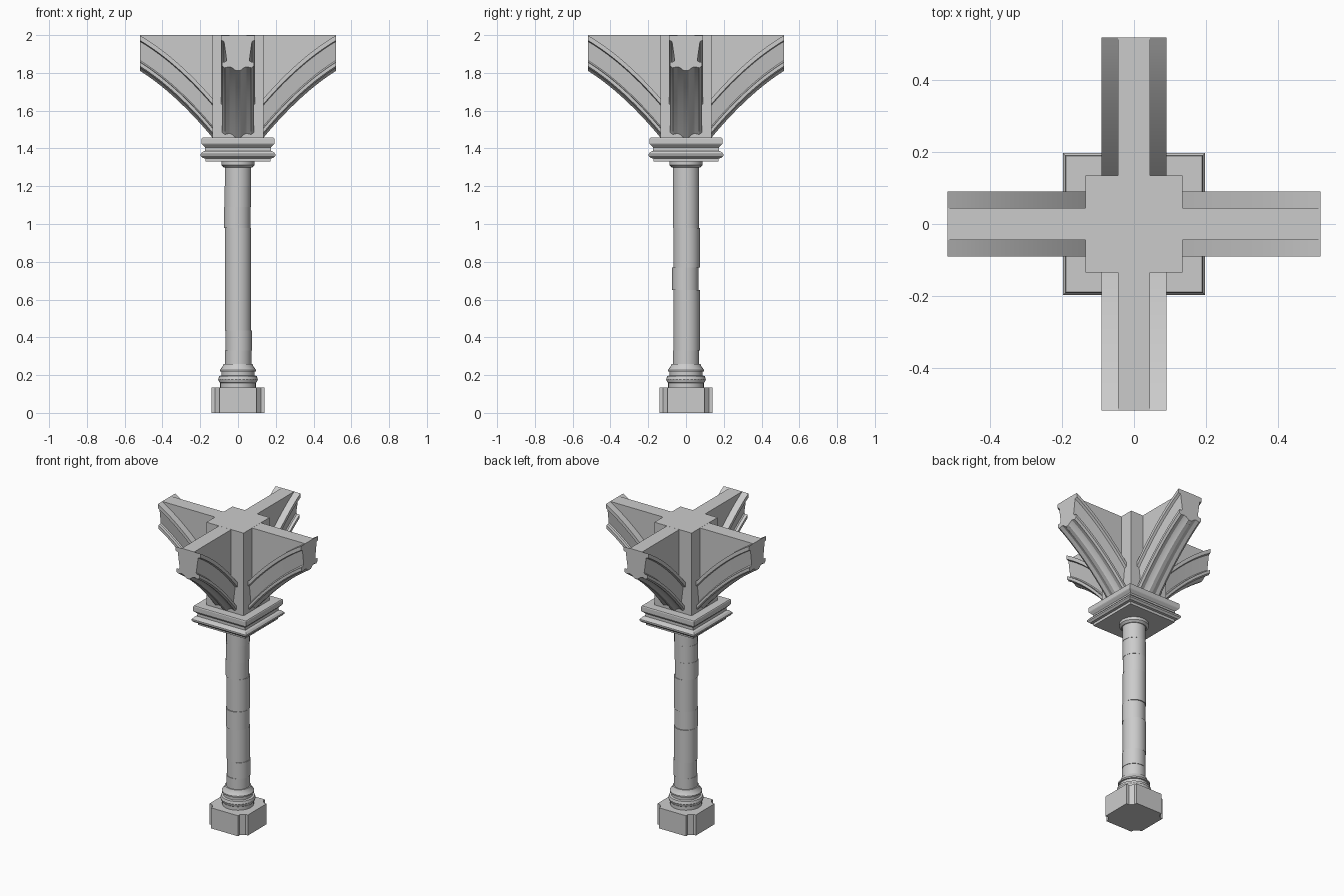
import bpy, bmesh, math
from mathutils import Matrix

if "Cube" in bpy.data.objects:
    bpy.data.objects.remove(bpy.data.objects["Cube"])


def finish(bm, name, smooth=None):
    bmesh.ops.recalc_face_normals(bm, faces=bm.faces)
    me = bpy.data.meshes.new(name)
    bm.to_mesh(me)
    bm.free()
    ob = bpy.data.objects.new(name, me)
    bpy.context.collection.objects.link(ob)
    if smooth:
        bpy.ops.object.select_all(action='DESELECT')
        ob.select_set(True)
        bpy.context.view_layer.objects.active = ob
        bpy.ops.object.shade_smooth_by_angle(angle=math.radians(smooth))
    return ob


def loft(name, rings, smooth=None):
    """Skin a closed solid through rings of matching points."""
    bm = bmesh.new()
    vs = [[bm.verts.new(p) for p in ring] for ring in rings]
    n = len(vs[0])
    for a, b in zip(vs, vs[1:]):
        for i in range(n):
            j = (i + 1) % n
            bm.faces.new((a[i], a[j], b[j], b[i]))
    bm.faces.new(vs[0])
    bm.faces.new(vs[-1])
    return finish(bm, name, smooth)


def stack(name, profile, sides, cx=0, cy=0, smooth=None):
    """Revolve (half width, z) pairs; four sides gives a square moulding."""
    k = math.sqrt(2) if sides == 4 else 1
    ang = [math.pi / 4 + math.tau * i / sides for i in range(sides)]
    return loft(name, [[(cx + r * k * math.cos(a), cy + r * k * math.sin(a), z)
                        for a in ang] for r, z in profile], smooth)


# plinth with notched, chamfered corners
corner = [(0.14, 0.098), (0.122, 0.098), (0.098, 0.122), (0.098, 0.14)]
outline = []
for q in range(4):
    c, s = round(math.cos(q * math.pi / 2)), round(math.sin(q * math.pi / 2))
    outline += [(x * c - y * s, x * s + y * c) for x, y in corner]
loft("plinth", [[(x, y, z) for x, y in outline] for z in (0, 0.135)])

# round base moulding
stack("column_base", [(0.094, 0.13), (0.094, 0.158), (0.10, 0.163), (0.105, 0.178),
                      (0.10, 0.195), (0.087, 0.198), (0.087, 0.218), (0.096, 0.219),
                      (0.096, 0.228), (0.083, 0.243), (0.077, 0.26), (0.06, 0.26)],
      32, smooth=30)

# shaft of slightly misaligned drums
joints = [0.25, 0.33, 0.435, 0.65, 0.77, 0.98, 1.09, 1.2, 1.315]
shifts = [(0.001, 0), (0.004, 0.003), (0, 0.003), (0, -0.003),
          (0, 0.003), (-0.004, 0), (-0.002, 0), (0, 0)]
for i, (dx, dy) in enumerate(shifts):
    stack(f"shaft_drum_{i + 1}", [(0.07, joints[i]), (0.07, joints[i + 1])],
          32, dx, dy, smooth=30)

# collar and square capital
stack("collar", [(0.075, 1.30), (0.088, 1.312), (0.088, 1.335)], 32, smooth=30)
stack("capital", [(0.172, 1.33), (0.172, 1.347), (0.187, 1.349), (0.198, 1.36),
                  (0.198, 1.37), (0.188, 1.382), (0.174, 1.387), (0.174, 1.405),
                  (0.189, 1.42), (0.192, 1.425), (0.192, 1.452), (0.189, 1.457)], 4)

# central block
stack("springer_block", [(0.135, 1.455), (0.135, 2.0)], 4)


# moulded rib section: (half width, height fraction from underside to top)
RIB = [(0.09, 1.0), (0.09, 0.86), (0.074, 0.83), (0.06, 0.30), (0.066, 0.26),
       (0.084, 0.25), (0.084, 0.14), (0.07, 0.09), (0.045, 0.12), (0.03, 0.09), (0.012, 0.01)]


def arm_section(t):
    x = 0.135 + 0.385 * t
    sag = 0.11 * t * (1 - t)
    low = 1.455 + 0.355 * t + sag
    top = min(1.665 + 0.334 * t + sag, 1.999)
    half = [(0.045, 2.0 - 0.0005), (0.045, top)]
    half += [(w, low + f * (top - low)) for w, f in RIB]
    return [(x, y, z) for y, z in half] + [(x, -y, z) for y, z in reversed(half)]


# four arch springings
for q, name in enumerate(("right", "back", "left", "front")):
    ob = loft(f"arch_arm_{name}", [arm_section(-0.1 + 1.1 * i / 12) for i in range(13)],
              smooth=20)
    ob.data.transform(Matrix.Rotation(q * math.pi / 2, 4, 'Z'))
